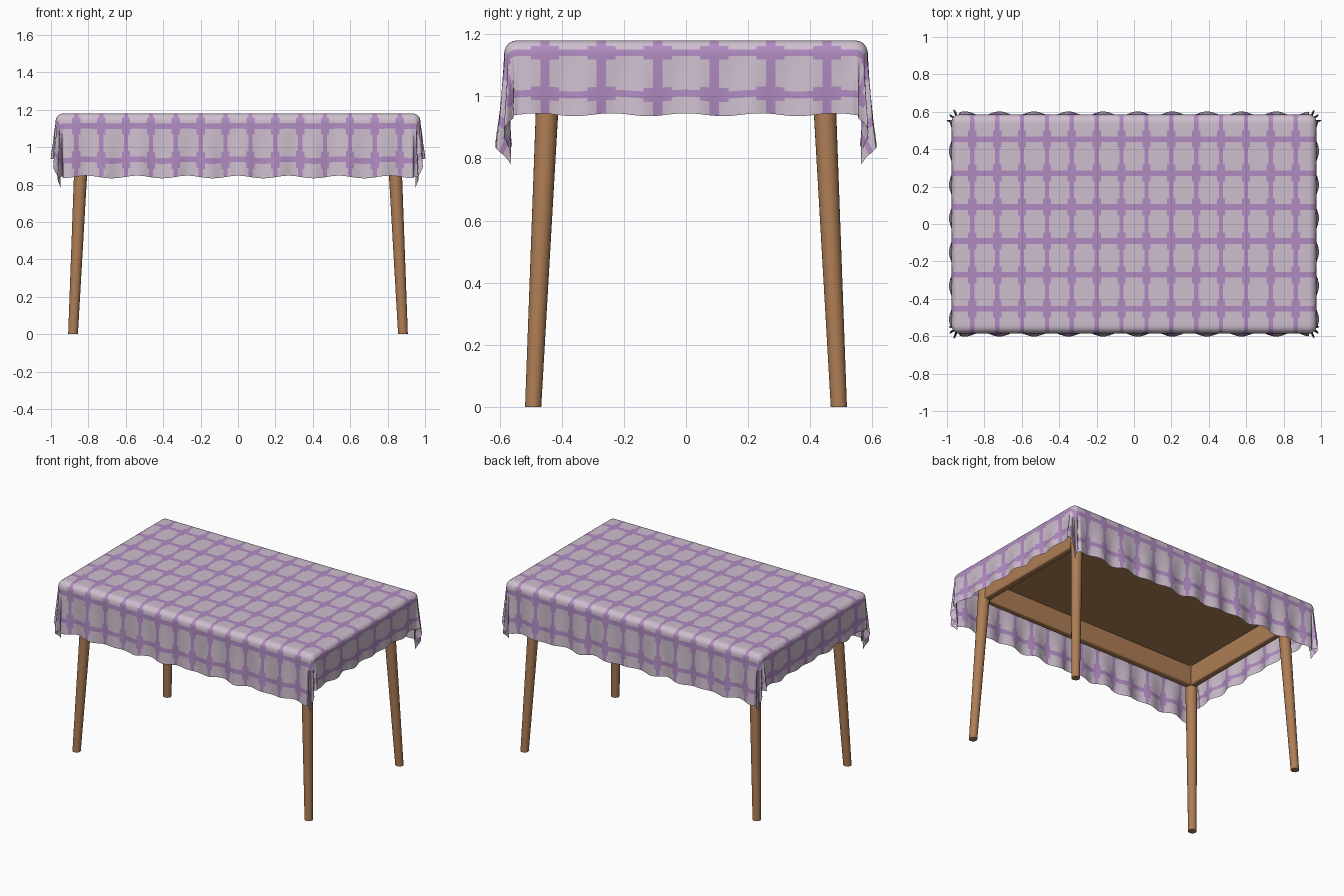
import bpy, bmesh
from math import sin, cos, pi, hypot, atan2
from mathutils import Matrix

old = bpy.data.objects.get("Cube")
if old:
    bpy.data.objects.remove(old, do_unlink=True)


def material(name, rgb):
    m = bpy.data.materials.new(name)
    m.use_nodes = True
    m.diffuse_color = (*rgb, 1)
    m.node_tree.nodes["Principled BSDF"].inputs["Base Color"].default_value = (*rgb, 1)
    return m


wood = material("warm wood", (0.42, 0.205, 0.09))
pale = material("pale lilac cloth", (0.62, 0.52, 0.62))
purple = material("purple cloth", (0.44, 0.26, 0.54))


def finish(name, bm, mats, angle):
    me = bpy.data.meshes.new(name)
    bmesh.ops.recalc_face_normals(bm, faces=bm.faces)
    bm.to_mesh(me)
    bm.free()
    ob = bpy.data.objects.new(name, me)
    bpy.context.collection.objects.link(ob)
    for m in mats:
        me.materials.append(m)
    bpy.ops.object.select_all(action="DESELECT")
    ob.select_set(True)
    bpy.context.view_layer.objects.active = ob
    bpy.ops.object.shade_smooth_by_angle(angle=angle)
    return ob


def box(name, centre, size, bevel):
    bm = bmesh.new()
    mat = Matrix.Translation(centre) @ Matrix.Diagonal((*size, 1))
    bmesh.ops.create_cube(bm, size=1, matrix=mat)
    ob = finish(name, bm, [wood], 0.6)
    mod = ob.modifiers.new("rounded edges", "BEVEL")
    mod.width, mod.segments = bevel, 3


# Table top and the rails under it
LEG_H, FOOT_X, FOOT_Y, LEAN = 1.12, 0.882, 0.492, 0.047
TOP_X, TOP_Y = FOOT_X - LEAN * LEG_H, FOOT_Y - LEAN * LEG_H
box("table_top", (0, 0, 1.14), (1.9, 1.12, 0.045), 0.015)
for side, word in ((-1, "front"), (1, "back")):
    box(word + "_rail", (0, side * TOP_Y, 1.05), (2 * TOP_X, 0.045, 0.14), 0.01)
for side, word in ((1, "left"), (-1, "right")):
    box(word + "_rail", (side * TOP_X, 0, 1.05), (0.045, 2 * TOP_Y, 0.14), 0.01)

# Tapered legs, sheared so that the feet stay flat
for sx, wx in ((1, "left"), (-1, "right")):
    for sy, wy in ((-1, "front"), (1, "back")):
        bm = bmesh.new()
        bmesh.ops.create_cone(bm, cap_ends=True, segments=24, radius1=0.026,
                              radius2=0.038, depth=LEG_H)
        for v in bm.verts:
            z = v.co.z + LEG_H / 2
            v.co = (v.co.x + sx * (FOOT_X - LEAN * z),
                    v.co.y + sy * (FOOT_Y - LEAN * z), z)
        finish(f"{wy}_{wx}_leg", bm, [wood], 0.6)

# Tablecloth: a flat checked sheet draped over the top
CHECK_X, CHECK_Y, CELLS = 0.133, 0.1815, 12
NX, NY = 9 * CELLS, 5 * CELLS
FLAT_X, FLAT_Y, ROUND, HEIGHT = 0.935, 0.545, 0.04, 1.18


def drape(u, v):
    x, y = min(abs(u), FLAT_X), min(abs(v), FLAT_Y)
    a, b = abs(u) - x, abs(v) - y
    r = hypot(a, b)
    if r == 0:
        return u, v, HEIGHT
    theta = atan2(b, a)
    c, s = cos(theta), sin(theta)
    arc = ROUND * pi / 2
    if r < arc:
        out, drop = ROUND * sin(r / ROUND), ROUND * (1 - cos(r / ROUND))
    else:
        # Hanging part: folds grow towards the hem, pleats gather at corners
        t = (r - arc) / 0.3
        corner = sin(2 * theta)
        wave_x = cos(2 * pi * (u - 0.02) / 0.185)
        wave_y = cos(2 * pi * (v - 0.03) / 0.18)
        fold = c * c * wave_y * 1.4 + s * s * wave_x
        out = ROUND + t * (0.006 + 0.011 * fold * (1 - corner))
        out += 0.024 * min(t, 1) * sin(12 * theta)
        drop = ROUND + (r - arc) * (1 - 0.08 * corner)
        lift = c * c * cos(2 * pi * v / 0.24) + s * s * cos(2 * pi * u / 0.27)
        drop -= 0.007 * t * lift
    sx, sy = (1 if u > 0 else -1), (1 if v > 0 else -1)
    return sx * (x + out * c), sy * (y + out * s), HEIGHT - drop


def in_square(i, j):
    # Rounded pale square in the middle of each check
    p = ((i + 0.5) / CELLS + 0.5) % 1 - 0.5
    q = ((j + 0.5) / CELLS + 0.5) % 1 - 0.5
    return (p / 0.385) ** 6 + (q / 0.39) ** 6 < 1


bm = bmesh.new()
grid = [[bm.verts.new(drape(i * CHECK_X / CELLS, j * CHECK_Y / CELLS))
         for j in range(-NY, NY + 1)] for i in range(-NX, NX + 1)]
for i in range(2 * NX):
    for j in range(2 * NY):
        f = bm.faces.new((grid[i][j], grid[i + 1][j],
                          grid[i + 1][j + 1], grid[i][j + 1]))
        f.material_index = 0 if in_square(i - NX, j - NY) else 1
finish("tablecloth", bm, [pale, purple], 3.1)
